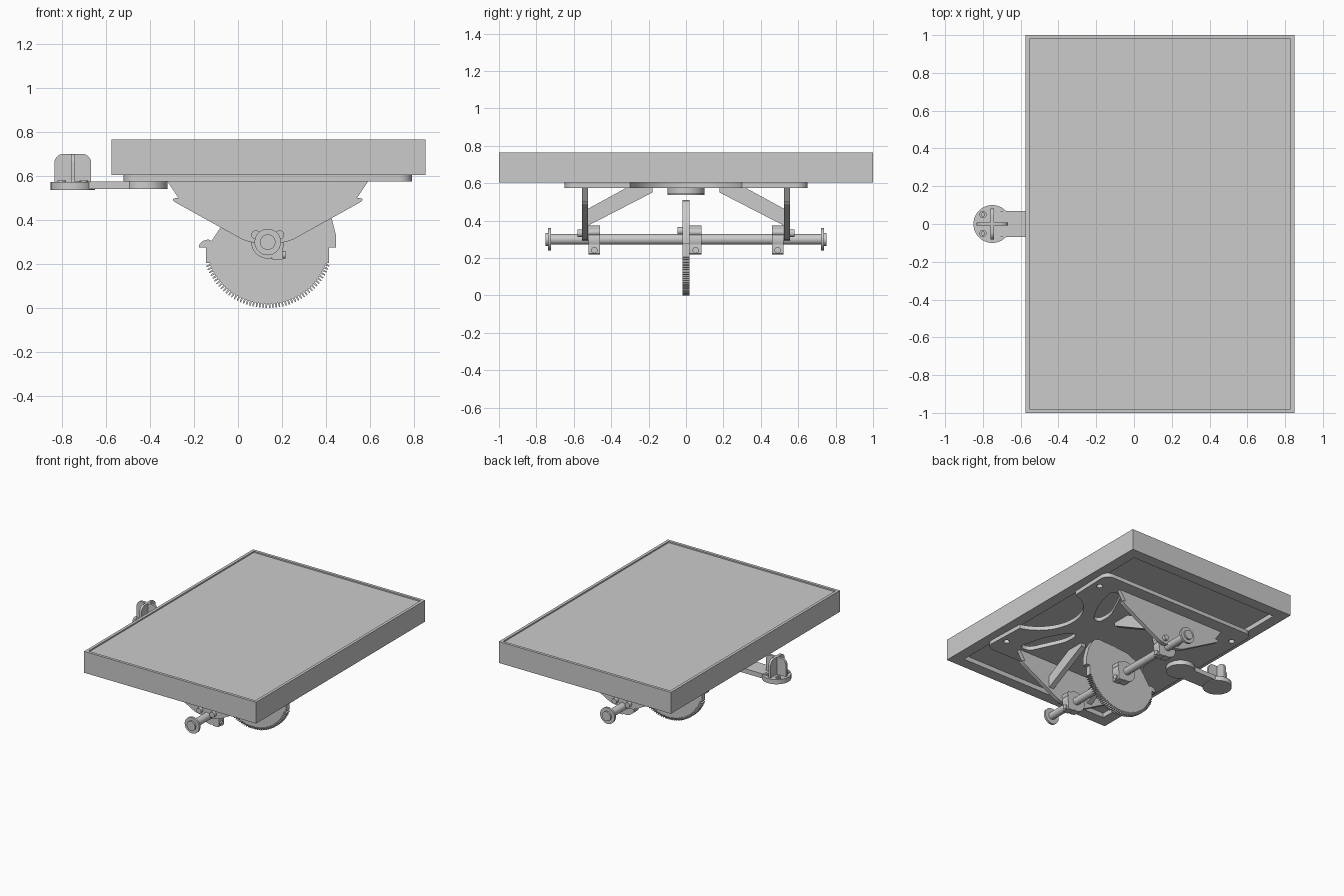
import bpy, bmesh
from math import sin, cos, radians, pi
from mathutils import Matrix, Vector

if "Cube" in bpy.data.objects:
    bpy.data.objects.remove(bpy.data.objects["Cube"])

CX, AZ = 0.135, 0.30          # axle position in x and z
PLANES = {'xy': Matrix(((1, 0, 0), (0, 1, 0), (0, 0, 1))),
          'xz': Matrix(((1, 0, 0), (0, 0, -1), (0, 1, 0))),
          'yz': Matrix(((0, 0, 1), (1, 0, 0), (0, 1, 0)))}
NORMAL = {'xy': 2, 'xz': 1, 'yz': 0}


def add(name, mesh):
    ob = bpy.data.objects.new(name, mesh)
    bpy.context.collection.objects.link(ob)
    return ob


def arc(cx, cy, r, a0, a1, n=24):
    return [(cx + r * cos(radians(a0 + (a1 - a0) * i / n)),
             cy + r * sin(radians(a0 + (a1 - a0) * i / n))) for i in range(n + 1)]


def circle(cx, cy, r, n=24):
    return arc(cx, cy, r, 0, 360, n)[:-1]


def rounded(pts, r, n=6):
    """Round every corner of a closed profile."""
    out = []
    for i, p in enumerate(pts):
        p, a, b = Vector(p), Vector(pts[i - 1]), Vector(pts[(i + 1) % len(pts)])
        s = p + (a - p).normalized() * min(r, (a - p).length * .45)
        e = p + (b - p).normalized() * min(r, (b - p).length * .45)
        for k in range(n + 1):
            t = k / n
            out.append(tuple(s * (1 - t) ** 2 + p * 2 * t * (1 - t) + e * t * t))
    return out


def prism(name, loops, plane, lo, hi):
    """Extrude an outline (first loop) with holes (other loops)."""
    cu = bpy.data.curves.new(name, 'CURVE')
    cu.dimensions, cu.fill_mode, cu.extrude = '2D', 'BOTH', (hi - lo) / 2
    for pts in loops:
        sp = cu.splines.new('POLY')
        sp.points.add(len(pts) - 1)
        for q, p in zip(sp.points, pts):
            q.co = (p[0], p[1], 0, 1)
        sp.use_cyclic_u = True
    tmp = add(name + "_tmp", cu)
    me = bpy.data.meshes.new_from_object(tmp.evaluated_get(bpy.context.evaluated_depsgraph_get()))
    bpy.data.objects.remove(tmp)
    off = Vector((0, 0, 0))
    off[NORMAL[plane]] = (lo + hi) / 2
    me.transform(Matrix.Translation(off) @ PLANES[plane].to_4x4())
    bm = bmesh.new()
    bm.from_mesh(me)
    bmesh.ops.remove_doubles(bm, verts=bm.verts, dist=1e-5)
    bmesh.ops.recalc_face_normals(bm, faces=bm.faces)
    bm.to_mesh(me)
    bm.free()
    return add(name, me)


def rod(name, x, z, r, y0, y1, n=32):
    return prism(name, [circle(x, z, r, n)], 'xz', min(y0, y1), max(y0, y1))


# table slab with shallow top tray and recessed underside
bm = bmesh.new()
bmesh.ops.create_cube(bm, size=1)
bmesh.ops.scale(bm, vec=(1.425, 2, .16), verts=bm.verts)
bmesh.ops.translate(bm, vec=(.1375, 0, .685), verts=bm.verts)
for sign, inset, depth in ((1, .03, -.01), (-1, .12, .035)):
    bm.normal_update()
    face = [f for f in bm.faces if f.normal.z * sign > .9]
    bmesh.ops.inset_region(bm, faces=face, thickness=inset)
    new = bmesh.ops.extrude_face_region(bm, geom=face)['geom']
    bmesh.ops.delete(bm, geom=face, context='FACES')
    bmesh.ops.translate(bm, vec=(0, 0, depth), verts=[v for v in new if isinstance(v, bmesh.types.BMVert)])
me = bpy.data.meshes.new("table_slab")
bm.to_mesh(me)
bm.free()
add("table_slab", me)

# mounting plate: scooped edge, corner holes, curved lightening windows
corner = lambda s: arc(.73, .59 * s, .06, 90 * s - 90 * s, 90 * s, 6)
outline = (corner(-1)[::-1] + arc(.86, 0, .31, 255, 105) + corner(1)
           + arc(-.46, .59, .06, 90, 180, 6) + arc(-.46, -.59, .06, 180, 270, 6))
holes = []
for s in (-1, 1):
    for x in (.73, -.46):
        holes.append(circle(x, .5 * s, .022, 16))
    window = [(.62, .50), (.57, .30), (.47, .12), (.41, .12), (.41, .24), (.53, .50)]
    for side in (1, -1):
        pts = [(CX + (x - CX) * side, y * s) for x, y in window]
        holes.append(rounded(pts, .05))
prism("mounting_plate", [outline] + holes, 'xy', .575, .605)

# side brackets, gussets, collars, axle ends on both sides
bracket = rounded([(-.32, .50), (.05, .295), (.22, .295), (.59, .50)], .05)[:]
bracket = [(-.32, .575)] + bracket + [(.59, .575)]
gusset = [(.53, .37), (.53, .46), (.31, .58), (.18, .58), (.18, .55)]


def collar(name, y0, y1):
    """Clamp ring with a split lug and its cross bolt."""
    prism(name + "_ring", [circle(CX, AZ, .075, 40), circle(CX, AZ, .028, 32)], 'xz', y0, y1)
    prism(name + "_lug", [rounded([(.155, .22), (.205, .22), (.205, .275), (.155, .275)], .008, 3)],
          'xz', y0, y1)
    prism(name + "_bolt", [circle((y0 + y1) / 2, .242, .017, 16)], 'yz', .15, .215)
    for dx in (-.058, .058):
        rod(name + "_ear", CX + dx, .338, .02, y0, y1, 16)


for s, tag in ((-1, "front"), (1, "back")):
    prism(tag + "_bracket", [bracket], 'xz', .54 * s - .015, .54 * s + .015)
    for i, x in enumerate((CX - .17, CX + .17)):
        prism(f"{tag}_gusset_{i}", [[(y * s, z) for y, z in gusset]], 'yz', x - .02, x + .02)
    collar(tag + "_collar", .49 * s - .03, .49 * s + .03)
    rod(tag + "_axle_flange", CX, AZ, .06, .722 * s, .738 * s)
    rod(tag + "_axle_tip", CX, AZ, .035, .735 * s, .75 * s)
    for dx in (-.055, .055):
        rod(tag + "_bracket_screw", CX + dx, .333, .02, .55 * s, .58 * s, 16)
collar("gear_collar", .02, .083)
rod("axle", CX, AZ, .028, -.74, .74)
for dx in (-.055, .055):
    rod("gear_screw", CX + dx, .345, .02, -.045, -.02, 16)

# toothed sector with stop shoulders
teeth, n = [], 48
for i in range(n):
    for f, r in ((.0, .28), (.25, .28), (.4, .30), (.75, .30), (.9, .28)):
        a = radians(200 + 140 * (i + f) / n)
        teeth.append((CX + r * cos(a), AZ + r * sin(a)))
sector = ([(-.178, .275), (-.145, .275), (-.145, .205)] + teeth
          + [(.412, .205), (.412, .275), (.445, .275), (.445, .33), (.425, .41), (.39, .475),
             (.365, .50), (.33, .51), (.2, .505), (.08, .495), (0, .46), (-.07, .38),
             (-.12, .305), (-.135, .312), (-.16, .305), (-.175, .29)])
prism("gear_sector", [sector], 'xz', -.02, .02)

# handle arm and its base disc
HX = -.75
prism("handle_arm", [arc(-.42, 0, .1, -43, 43, 16) + arc(-.42, 0, .1, 43, 137, 16)[1:]
                     + [(-.52, .068), (HX, .068), (HX, -.068), (-.52, -.068)]
                     + arc(-.42, 0, .1, 223, 317, 16)[:-1]], 'xy', .542, .576)
prism("handle_disc", [circle(HX, 0, .1, 48)], 'xy', .537, .572)

# crossed fins of the knob and four screws
fin = [(-.083, .57)] + [p for p in arc(-.043, .66, .04, 180, 90, 8)] \
    + [p for p in arc(.043, .66, .04, 90, 0, 8)] + [(.083, .57)]
prism("knob_fin_long", [[(HX + a, b) for a, b in fin]], 'xz', -.009, .009)
prism("knob_fin_cross", [fin], 'yz', HX - .009, HX + .009)
for sx in (-1, 1):
    for sy in (-1, 1):
        prism("knob_screw", [circle(HX + .05 * sx, .05 * sy, .019, 20),
                             circle(HX + .05 * sx, .05 * sy, .009, 12)], 'xy', .57, .58)

# smooth round walls, keep sharp edges
for ob in bpy.context.scene.objects:
    ob.select_set(True)
    bpy.context.view_layer.objects.active = ob
bpy.ops.object.shade_smooth_by_angle(angle=radians(25))
